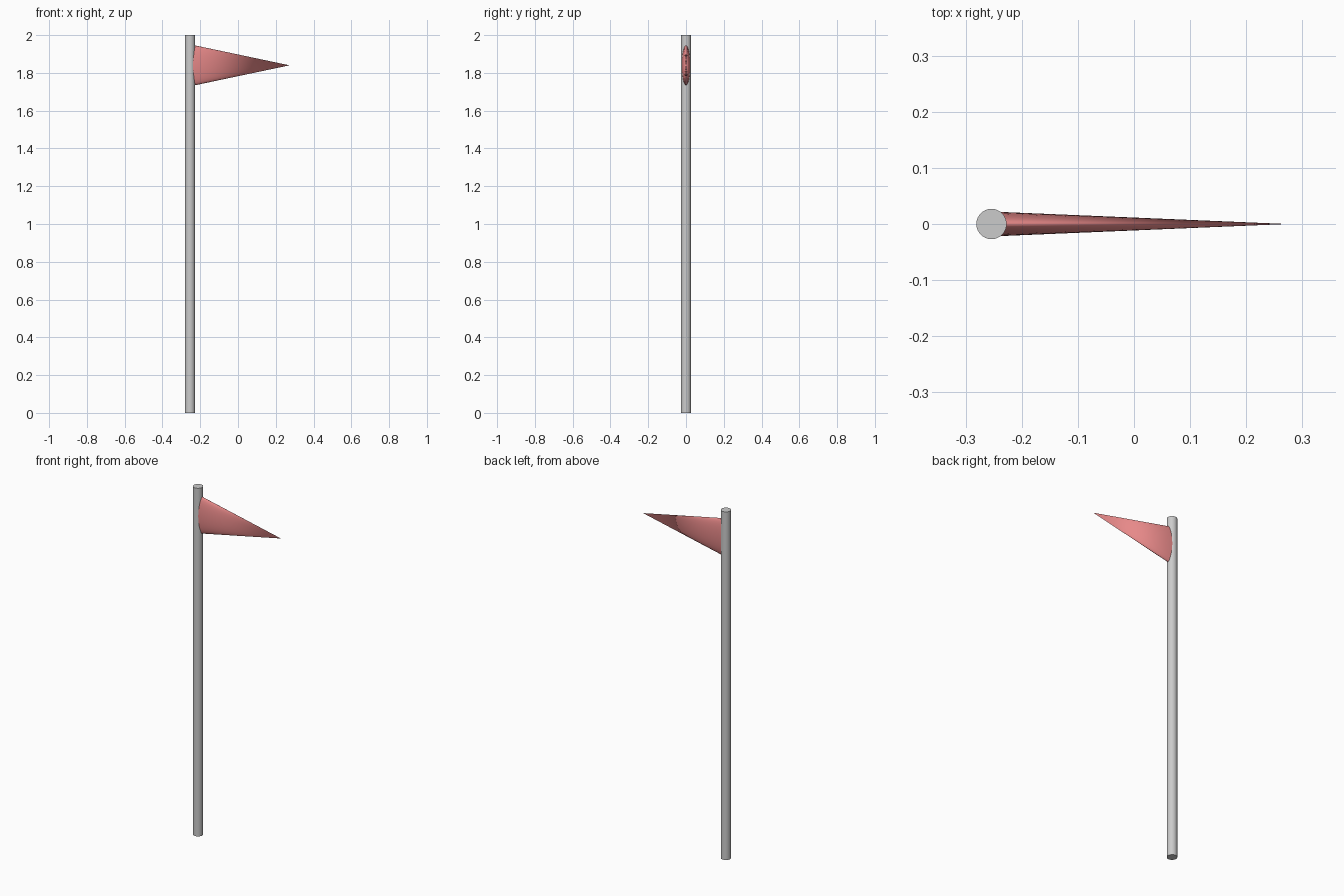
import bpy
import math

if "Cube" in bpy.data.objects:
    bpy.data.objects.remove(bpy.data.objects["Cube"])

POLE_X, POLE_R = -0.254, 0.027
TIP_X, FLAG_Z, FLAG_R = 0.273, 1.84, 0.111


def smooth(angle):
    bpy.ops.object.shade_smooth_by_angle(angle=math.radians(angle))


# Pole
bpy.ops.mesh.primitive_cylinder_add(vertices=32, radius=POLE_R, depth=2,
                                    location=(POLE_X, 0, 1))
bpy.context.object.name = "pole"
smooth(30)

# Pennant: a flattened cone starting inside the pole, pointing to +x
length = TIP_X - POLE_X
bpy.ops.mesh.primitive_cone_add(vertices=32, radius1=FLAG_R, radius2=0,
                                depth=length,
                                location=(POLE_X + length / 2, 0, FLAG_Z),
                                rotation=(0, math.pi / 2, 0))
flag = bpy.context.object
flag.name = "pennant"
flag.scale = (1, 0.2, 1)
bpy.ops.object.transform_apply(location=False, rotation=True, scale=True)
smooth(60)

# Red cloth
red = bpy.data.materials.new("red_cloth")
red.diffuse_color = (0.8, 0.25, 0.25, 1)
red.use_nodes = True
red.node_tree.nodes["Principled BSDF"].inputs["Base Color"].default_value = red.diffuse_color
flag.data.materials.append(red)
